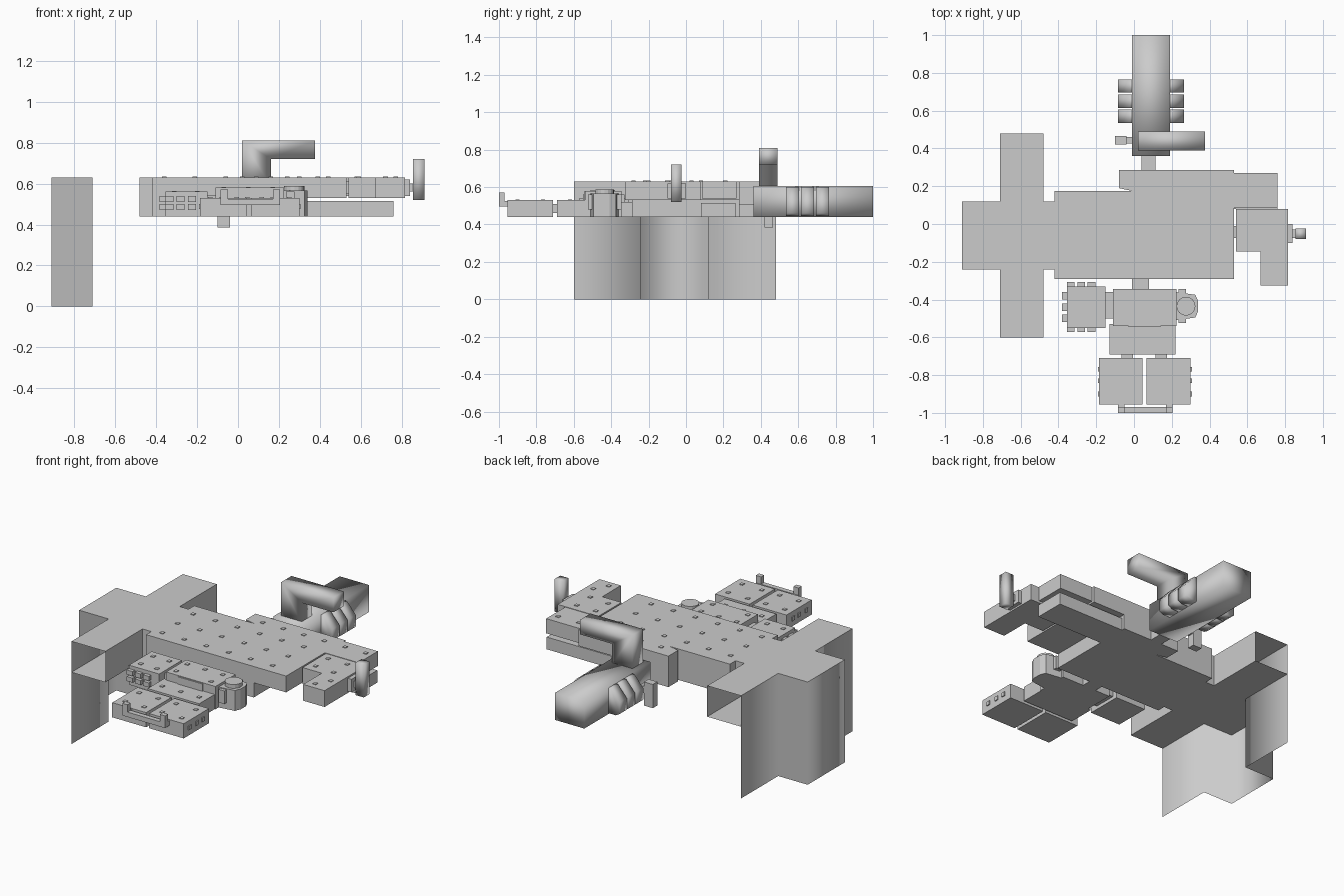
import bpy, bmesh, math

if "Cube" in bpy.data.objects:
    bpy.data.objects.remove(bpy.data.objects["Cube"])

grey = bpy.data.materials.new("plain_grey")
grey.diffuse_color = (0.6, 0.6, 0.6, 1)
grey.use_nodes = True
grey.node_tree.nodes["Principled BSDF"].inputs["Base Color"].default_value = grey.diffuse_color


def finish(name, bm, smooth=False, closed=True):
    if closed:
        bmesh.ops.recalc_face_normals(bm, faces=bm.faces)
    for f in bm.faces:
        f.smooth = smooth
    me = bpy.data.meshes.new(name)
    bm.to_mesh(me)
    bm.free()
    me.materials.append(grey)
    ob = bpy.data.objects.new(name, me)
    bpy.context.collection.objects.link(ob)
    return ob


def prism(name, pts, lo, hi, axis="z", smooth=False):
    """Extrude a 2D outline along z (pts are x,y) or along y (pts are x,z)."""
    bm = bmesh.new()
    put = (lambda p, t: (p[0], p[1], t)) if axis == "z" else (lambda p, t: (p[0], t, p[1]))
    a = [bm.verts.new(put(p, lo)) for p in pts]
    b = [bm.verts.new(put(p, hi)) for p in pts]
    n = len(pts)
    bm.faces.new(a)
    bm.faces.new(b)
    for i in range(n):
        bm.faces.new((a[i], a[(i + 1) % n], b[(i + 1) % n], b[i]))
    return finish(name, bm, smooth)


def box(name, x0, x1, y0, y1, z0, z1, smooth=False):
    return prism(name, [(x0, y0), (x1, y0), (x1, y1), (x0, y1)], z0, z1, smooth=smooth)


def rivets(name, spots, z, r=0.011):
    """Small square studs on a top surface."""
    bm = bmesh.new()
    for x, y in spots:
        v = bmesh.ops.create_cube(bm, size=1)["verts"]
        bmesh.ops.scale(bm, vec=(2 * r, 2 * r, 0.008), verts=v)
        bmesh.ops.translate(bm, vec=(x, y, z), verts=v)
    return finish(name, bm)


def disc(name, x, y, z0, z1, r, n=16):
    pts = [(x + r * math.cos(math.tau * i / n), y + r * math.sin(math.tau * i / n)) for i in range(n)]
    return prism(name, pts, z0, z1)


def sheet(name, paths, z0, z1):
    """Open vertical wall following a path."""
    bm = bmesh.new()
    rows = [(bm.verts.new((x, y, z0)), bm.verts.new((x, y, z1))) for x, y in paths]
    for p, q in zip(rows, rows[1:]):
        bm.faces.new((p[0], p[1], q[1], q[0]))
    return finish(name, bm, True, False)


TOP, LOW = 0.63, 0.44

# Rear cross section: tall skirt, cap, floor, inner walls; side ends are open
skirt = [(-0.71, -0.6), (-0.71, -0.24), (-0.91, -0.24), (-0.91, 0.12), (-0.71, 0.12), (-0.71, 0.48)]
sheet("rear_skirt", skirt[::-1], 0, TOP)
for nm, y0, y1 in (("left_inner_wall", -0.6, -0.24), ("right_inner_wall", 0.12, 0.48)):
    sheet(nm, [(-0.48, y0), (-0.48, y1)][::-1], LOW, TOP)
for nm, z in (("rear_cap", TOP), ("rear_floor", LOW)):
    bm = bmesh.new()
    f = bm.faces.new([bm.verts.new((x, y, z)) for x, y in skirt + [(-0.48, 0.48), (-0.48, -0.6)]])
    f.normal_update()
    if (f.normal.z > 0) != (z == TOP):
        f.normal_flip()
    finish(nm, bm, closed=False)

# Main deck
box("rear_neck", -0.48, -0.42, -0.24, 0.12, LOW, TOP)
prism("main_hull", [(-0.42, -0.29), (0.31, -0.29), (0.31, 0.285), (-0.08, 0.285), (-0.08, 0.19),
                    (-0.01, 0.175), (-0.42, 0.175)], LOW, TOP)
box("main_hull_overhang", 0.31, 0.53, -0.29, 0.285, 0.53, TOP)
box("upper_arm", 0.53, 0.76, 0.085, 0.27, 0.54, TOP)
box("lower_arm", 0.31, 0.76, 0.08, 0.265, LOW, 0.515)
spots = [(-0.36 + 0.15 * i, y) for i in range(6) for y in (-0.22, -0.07, 0.08)]
spots += [(0.02 + 0.14 * i, 0.21) for i in range(6)]
rivets("deck_studs", spots, TOP)

# Right end module with upright knob
prism("end_module", [(0.54, -0.145), (0.67, -0.145), (0.67, -0.325), (0.815, -0.325),
                     (0.815, 0.08), (0.54, 0.08)], 0.53, TOP)
box("end_module_joint", 0.52, 0.55, -0.075, -0.01, 0.55, 0.61)
box("knob_plate", 0.81, 0.84, -0.1, 0.0, 0.54, 0.62)
box("knob_stub", 0.83, 0.86, -0.075, -0.03, 0.56, 0.6)
box("upright_knob", 0.855, 0.91, -0.08, -0.025, 0.52, 0.72, True)
rivets("end_module_studs", [(0.59, -0.09), (0.59, 0.03), (0.72, 0.03), (0.72, -0.1), (0.77, -0.2),
                            (0.72, -0.28)], TOP)

# Back barrel with side fins and raised arm
box("back_connector", 0.04, 0.115, 0.26, 0.38, LOW, 0.51)
box("barrel", -0.01, 0.19, 0.36, 1.0, LOW, 0.605, True)
prism("raised_arm", [(0.02, 0.59), (0.16, 0.59), (0.16, 0.72), (0.375, 0.72), (0.375, 0.81), (0.02, 0.81)],
      0.39, 0.49, "y", True)
for i in range(3):
    y = 0.535 + 0.08 * i
    for s in (-1, 1):
        pts = [(0.09 + s * dx, z) for dx, z in ((0.09, 0.6), (0.115, 0.6), (0.175, 0.53), (0.175, 0.46),
                                                (0.15, 0.445), (0.09, 0.445))]
        prism("barrel_fin", pts, y, y + 0.07, "y", True)
box("barrel_lug_stub", -0.05, 0.0, 0.425, 0.46, 0.46, 0.5)
box("barrel_lug", -0.1, -0.04, 0.42, 0.465, 0.385, 0.53)

# Front turret: centre block, left pod with bumps, right tapered nose
box("front_connector", -0.01, 0.08, -0.36, -0.27, LOW, 0.52)
box("turret_block", -0.11, 0.225, -0.54, -0.345, LOW, 0.58)
box("turret_recess_panel", -0.03, 0.14, -0.546, -0.5, 0.53, 0.575)
box("pod_link", -0.16, -0.1, -0.5, -0.36, 0.46, 0.545)
box("left_pod", -0.355, -0.15, -0.55, -0.33, LOW, 0.56)
for z in (0.485, 0.525):
    for k in (-0.335, -0.28, -0.225):
        for y0, y1 in ((-0.572, -0.54), (-0.34, -0.308)):
            box("pod_bump", k - 0.02, k + 0.02, y0, y1, z - 0.014, z + 0.014)
    for k in (-0.5, -0.44, -0.38):
        box("pod_rear_bump", -0.382, -0.34, k - 0.02, k + 0.02, z - 0.014, z + 0.014)
prism("right_nose", [(0.22, -0.51), (0.325, -0.495), (0.34, -0.46), (0.34, -0.41), (0.325, -0.375),
                     (0.22, -0.36)], LOW, 0.565)
disc("nose_disc", 0.275, -0.435, 0.56, 0.588, 0.05)
for y in (-0.51, -0.36):
    box("nose_clip", 0.235, 0.275, y - 0.015, y + 0.015, 0.48, 0.56)
rivets("turret_studs", [(-0.07, -0.39), (-0.07, -0.5), (0.05, -0.39), (0.17, -0.39), (0.17, -0.5)], 0.58)
rivets("pod_studs", [(x, y) for x in (-0.31, -0.2) for y in (-0.5, -0.38)], 0.56)

# Front bay: bridge, two boxes, and U-shaped handle
box("bay_bridge", -0.13, 0.22, -0.69, -0.53, LOW, 0.53)
rivets("bridge_studs", [(-0.08, -0.62), (0.045, -0.62), (0.17, -0.62)], 0.53)
for x0, x1, side in ((-0.185, 0.045, -1), (0.065, 0.3, 1)):
    box("bay_box", x0, x1, -0.955, -0.71, LOW, 0.53)
    rivets("bay_box_studs", [(x, y) for x in (x0 + 0.05, x1 - 0.05) for y in (-0.9, -0.765)], 0.53)
    edge = x0 if side < 0 else x1
    for y in (-0.9, -0.83, -0.77):
        box("bay_side_bump", edge - 0.006, edge + 0.006, y - 0.012, y + 0.012, 0.475, 0.5)
    mid = 0.055 + side * 0.09
    box("bay_box_link", mid - 0.03, mid + 0.03, -0.72, -0.68, 0.46, 0.51)
box("handle_bar", -0.085, 0.205, -1.0, -0.97, 0.495, 0.525)
for x in (-0.085, 0.17):
    box("handle_post", x, x + 0.035, -1.0, -0.97, 0.495, 0.57)
    box("handle_mount", x, x + 0.035, -0.98, -0.95, 0.495, 0.525)
